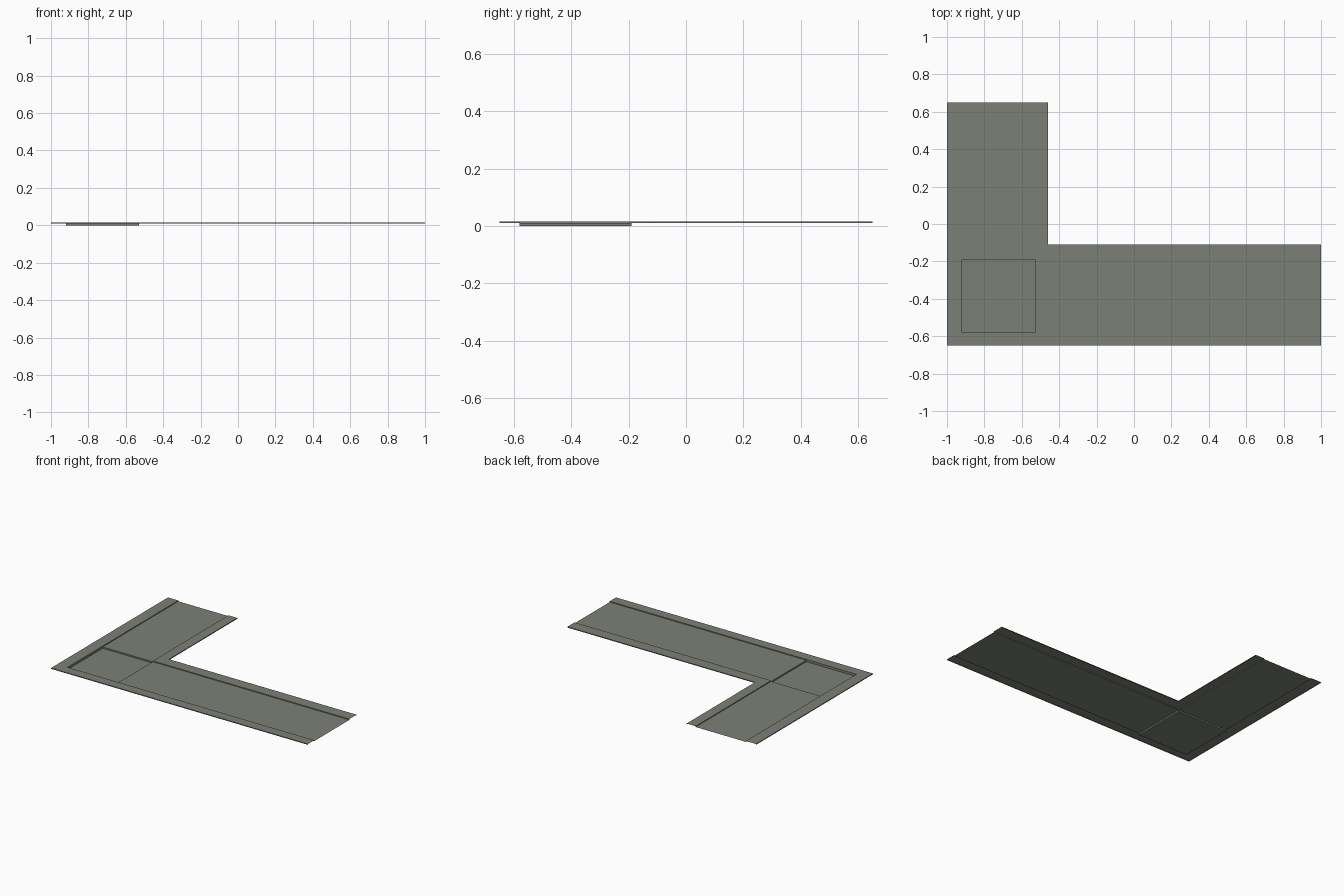
import bpy, bmesh

if "Cube" in bpy.data.objects:
    bpy.data.objects.remove(bpy.data.objects["Cube"])

# One flat grey-green colour for the whole corner piece
stone = bpy.data.materials.new("grey_green_paving")
stone.diffuse_color = (0.2, 0.217, 0.182, 1)
stone.use_nodes = True
stone.node_tree.nodes["Principled BSDF"].inputs["Base Color"].default_value = stone.diffuse_color

CURB_Z, ROAD_Z = 0.016, 0.010   # curb top, road surface


def build(name, quads):
    """Thin sheet object from a list of four-corner faces."""
    bm = bmesh.new()
    for q in quads:
        bm.faces.new([bm.verts.new(p) for p in q])
    bmesh.ops.remove_doubles(bm, verts=bm.verts, dist=1e-5)
    me = bpy.data.meshes.new(name)
    bm.to_mesh(me)
    bm.free()
    me.materials.append(stone)
    ob = bpy.data.objects.new(name, me)
    bpy.context.collection.objects.link(ob)


def flat(x0, x1, y0, y1, z):
    return [(x0, y0, z), (x1, y0, z), (x1, y1, z), (x0, y1, z)]


def wall(a, b, lo, hi):
    """Vertical face that faces to the right of the direction a to b."""
    return [(*a, lo), (*b, lo), (*b, hi), (*a, hi)]


def curb(name, left, right):
    """Raised strip between two paths, with step faces on both long sides."""
    quads = []
    for i in range(len(left) - 1):
        l0, l1, r0, r1 = left[i], left[i + 1], right[i], right[i + 1]
        quads.append([(*r0, CURB_Z), (*r1, CURB_Z), (*l1, CURB_Z), (*l0, CURB_Z)])
        quads.append(wall(r0, r1, ROAD_Z, CURB_Z))
        quads.append(wall(l1, l0, ROAD_Z, CURB_Z))
    build(name, quads)


# Curbs: outer L and inner L
curb("outer_curb",
     [(-0.92, 0.65), (-0.92, -0.58), (1, -0.58)],
     [(-1, 0.65), (-1, -0.65), (1, -0.65)])
curb("inner_curb",
     [(-0.46, 0.65), (-0.46, -0.11), (1, -0.11)],
     [(-0.53, 0.65), (-0.53, -0.19), (1, -0.19)])

# Two road arms
build("long_road_arm", [flat(-0.53, 1, -0.58, -0.19, ROAD_Z)])
build("short_road_arm", [flat(-0.92, -0.53, -0.19, 0.65, ROAD_Z)])

# Sunken corner square with walls facing inward
c = [(-0.92, -0.58), (-0.92, -0.19), (-0.53, -0.19), (-0.53, -0.58)]
build("corner_square",
      [flat(-0.92, -0.53, -0.58, -0.19, 0)] +
      [wall(c[i], c[(i + 1) % 4], 0, ROAD_Z) for i in range(4)])
